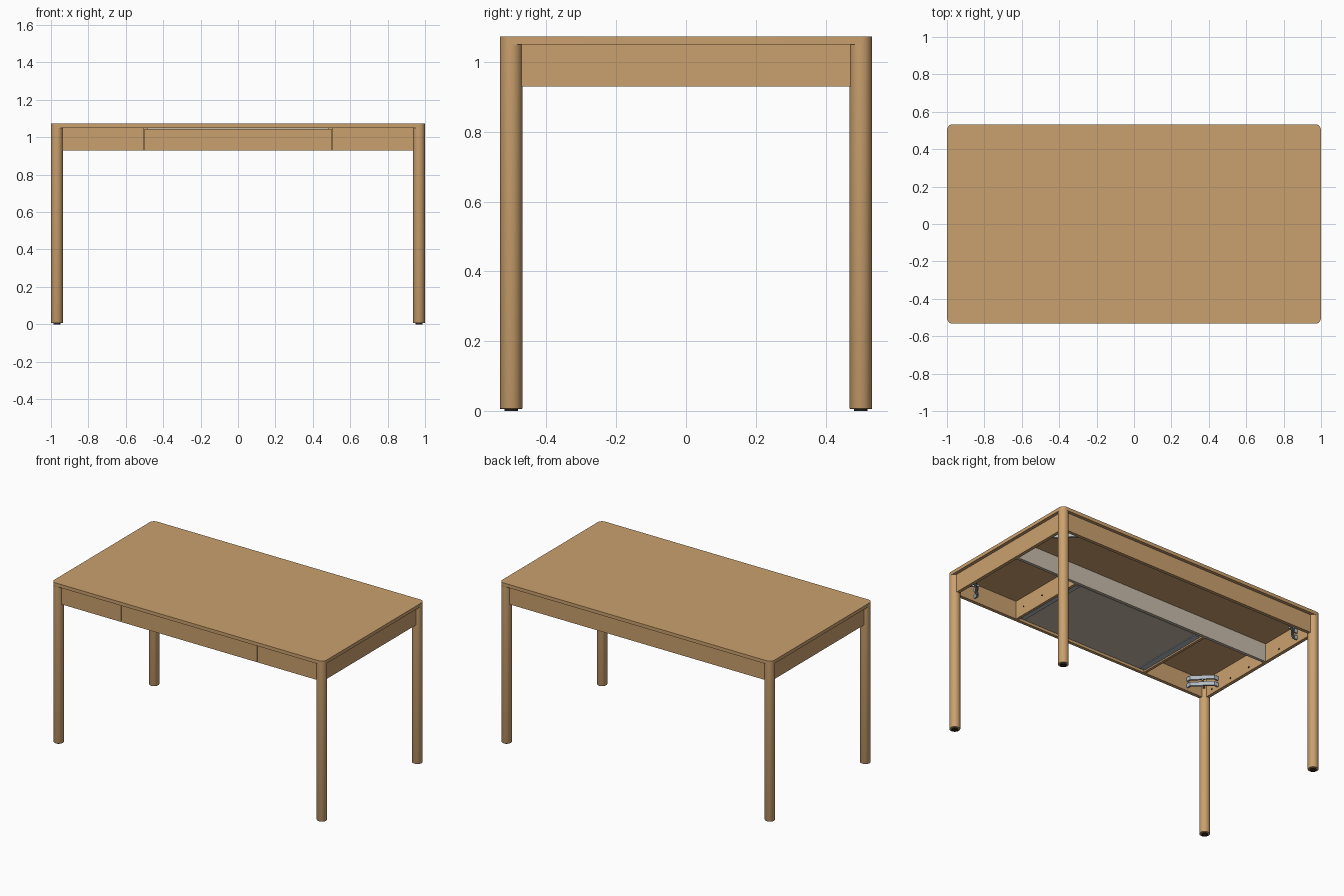
import bpy, bmesh, math
from mathutils import Matrix, Vector

cube = bpy.data.objects.get("Cube")
if cube:
    bpy.data.objects.remove(cube)


def material(name, rgb):
    m = bpy.data.materials.new(name)
    m.use_nodes = True
    color = (*rgb, 1)
    m.diffuse_color = color
    bsdf = next(n for n in m.node_tree.nodes if n.type == 'BSDF_PRINCIPLED')
    bsdf.inputs["Base Color"].default_value = color
    return m


WOOD = material("warm oak", (0.597, 0.356, 0.156))
GREY = material("warm grey board", (0.578, 0.508, 0.413))
METAL = material("light steel", (0.445, 0.491, 0.527))
DARK = material("dark felt", (0.026, 0.023, 0.021))


def finish(name, bm, mat, smooth=False):
    bmesh.ops.recalc_face_normals(bm, faces=bm.faces)
    mesh = bpy.data.meshes.new(name)
    bm.to_mesh(mesh)
    bm.free()
    mesh.materials.append(mat)
    ob = bpy.data.objects.new(name, mesh)
    bpy.context.collection.objects.link(ob)
    if smooth:
        bpy.ops.object.select_all(action='DESELECT')
        ob.select_set(True)
        bpy.context.view_layer.objects.active = ob
        bpy.ops.object.shade_smooth_by_angle(angle=math.radians(35))
    return ob


def box(name, x, y, z, mat, corner=0):
    """Box from (min, max) ranges, with optional rounded upright corners."""
    bm = bmesh.new()
    bmesh.ops.create_cube(bm, size=1)
    for v in bm.verts:
        v.co = [(r[0] + r[1]) / 2 + c * (r[1] - r[0]) for r, c in zip((x, y, z), v.co)]
    if corner:
        upright = [e for e in bm.edges
                   if abs(e.verts[0].co.z - e.verts[1].co.z) > (z[1] - z[0]) / 2]
        bmesh.ops.bevel(bm, geom=upright, offset=corner, segments=10,
                        profile=0.5, affect='EDGES')
    return finish(name, bm, mat, corner > 0)


def cylinder(name, start, end, radius, mat, sides=48, rim=0):
    start, end = Vector(start), Vector(end)
    axis = end - start
    bm = bmesh.new()
    turn = Vector((0, 0, 1)).rotation_difference(axis).to_matrix().to_4x4()
    bmesh.ops.create_cone(bm, cap_ends=True, segments=sides, radius1=radius,
                          radius2=radius, depth=axis.length,
                          matrix=Matrix.Translation((start + end) / 2) @ turn)
    if rim:
        low = [e for e in bm.edges if all(v.co.z < start.z + rim for v in e.verts)]
        bmesh.ops.bevel(bm, geom=low, offset=rim, segments=2, profile=0.5, affect='EDGES')
    return finish(name, bm, mat, True)


def bracket_band(name, sx, sy, z, height):
    """Bent steel strip that spans an inner corner of the frame."""
    outer = [(0.957, 0.36), (0.925, 0.36), (0.895, 0.385), (0.855, 0.43),
             (0.82, 0.46), (0.82, 0.49)]
    inner = [(0.957, 0.37), (0.932, 0.37), (0.903, 0.392), (0.863, 0.437),
             (0.83, 0.467), (0.83, 0.49)]
    bm = bmesh.new()
    face = bm.faces.new([bm.verts.new((sx * x, sy * y, z)) for x, y in outer + inner[::-1]])
    made = bmesh.ops.extrude_face_region(bm, geom=[face])["geom"]
    bmesh.ops.translate(bm, vec=(0, 0, height),
                        verts=[g for g in made if isinstance(g, bmesh.types.BMVert)])
    return finish(name, bm, METAL)


LOW, HIGH = 0.93, 1.05

# Table top
box("table_top", (-1, 1), (-0.533, 0.533), (HIGH, 1.073), WOOD, corner=0.032)

# Legs, feet and corner brackets
for sx, side in ((1, "left"), (-1, "right")):
    for sy, end in ((1, "back"), (-1, "front")):
        tag = f"{end}_{side}"
        x, y = sx * 0.968, sy * 0.501
        cylinder(f"leg_{tag}", (x, y, 0.006), (x, y, HIGH), 0.032, WOOD, rim=0.002)
        cylinder(f"foot_{tag}", (x, y, 0), (x, y, 0.006), 0.019, DARK, sides=32)
        for i, z in enumerate((0.95, 0.993)):
            bracket_band(f"bracket_{tag}_{i + 1}", sx, sy, z, 0.026)
        mid = Vector((sx * 0.875, sy * 0.408, 0.984))
        out = Vector((sx, sy, 0)).normalized()
        cylinder(f"bracket_bolt_{tag}", mid - out * 0.015, mid + out * 0.09, 0.006, METAL, 12)

# Frame rails
box("back_rail", (-0.945, 0.945), (0.49, 0.512), (LOW, HIGH), WOOD)
box("centre_beam", (-0.957, 0.957), (0.055, 0.075), (LOW, HIGH), GREY)
for s, side in ((1, "left"), (-1, "right")):
    def span(a, b):
        return sorted((s * a, s * b))
    box(f"side_rail_{side}", span(0.957, 0.979), (-0.48, 0.48), (LOW, HIGH), WOOD)
    box(f"front_rail_{side}", span(0.503, 0.945), (-0.512, -0.49), (LOW, HIGH), WOOD)
    box(f"drawer_divider_{side}", span(0.485, 0.503), (-0.492, 0.055), (LOW, HIGH), WOOD)
    # Drawer runners
    box(f"runner_outer_{side}", span(0.476, 0.485), (-0.48, 0.03), (0.945, 0.985), METAL)
    box(f"runner_foot_{side}", span(0.445, 0.485), (-0.48, 0.03), (0.94, 0.944), METAL)
    # Screw heads on the rails and dividers
    for i, y in enumerate((-0.42, -0.25, -0.08, 0.2, 0.36)):
        cylinder(f"rail_screw_{side}_{i + 1}", (s * 0.954, y, 0.96), (s * 0.958, y, 0.96),
                 0.005, DARK, 12)
        if y < 0:
            cylinder(f"divider_screw_{side}_{i + 1}", (s * 0.502, y, 0.985),
                     (s * 0.506, y, 0.985), 0.005, DARK, 12)
    box(f"drawer_side_{side}", span(0.458, 0.474), (-0.49, 0.03), (0.947, 1.03), GREY)

# Drawer
box("drawer_front", (-0.499, 0.499), (-0.512, -0.492), (LOW, 1.045), WOOD)
box("drawer_bottom", (-0.458, 0.458), (-0.491, 0.03), (0.947, 0.957), GREY)
box("drawer_back", (-0.458, 0.458), (0.015, 0.03), (0.957, 1.03), GREY)
